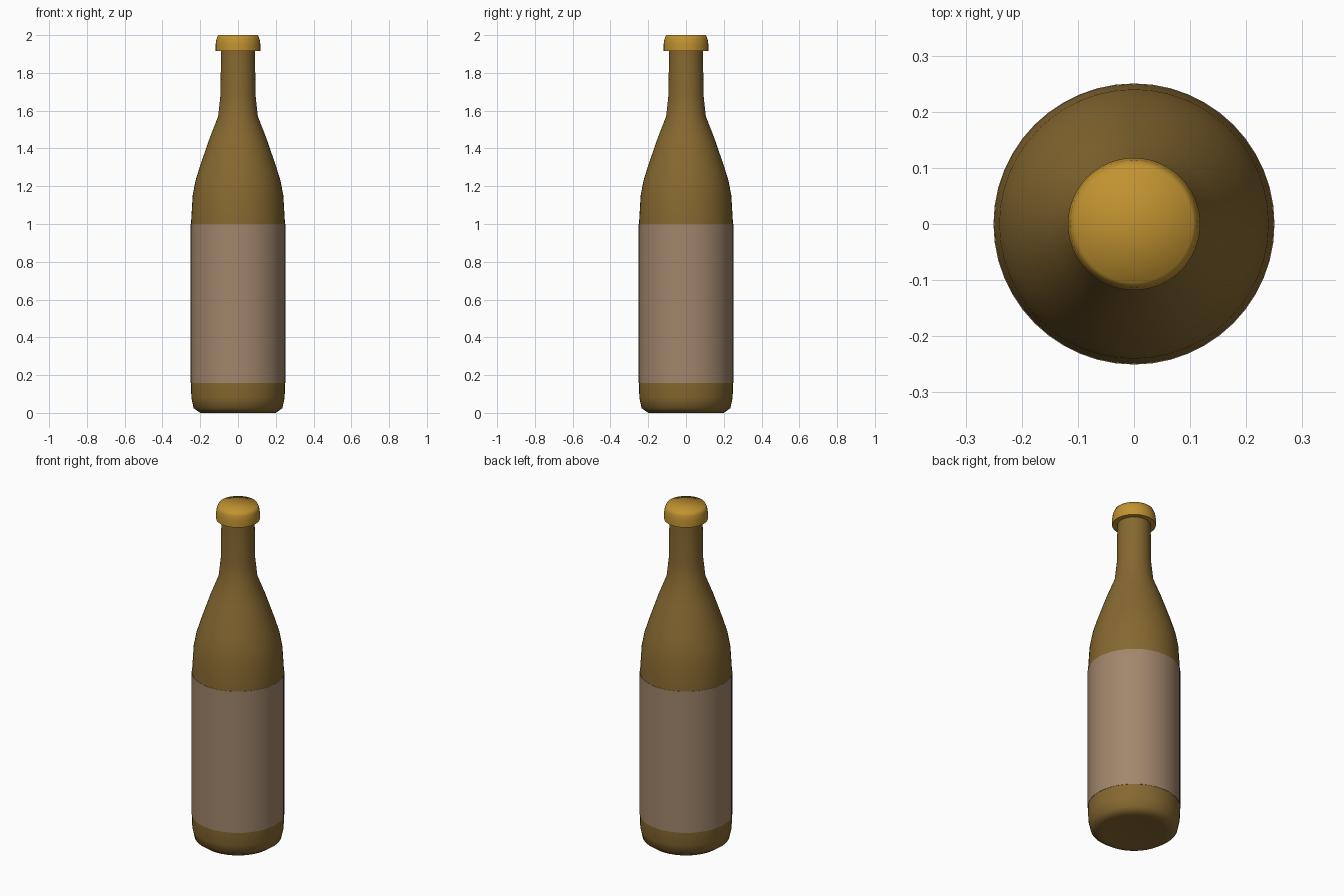
import bpy, bmesh, math

if "Cube" in bpy.data.objects:
    bpy.data.objects.remove(bpy.data.objects["Cube"])

SIDES = 48


def material(name, color):
    m = bpy.data.materials.new(name)
    m.diffuse_color = (*color, 1)
    m.use_nodes = True
    m.node_tree.nodes["Principled BSDF"].inputs["Base Color"].default_value = m.diffuse_color
    return m


def lathe(name, profile, mat, angle=50):
    """Spin an (r, z) profile around z; r = 0 makes a pole."""
    bm = bmesh.new()
    verts = [bm.verts.new((r, 0, z)) for r, z in profile]
    edges = [bm.edges.new(p) for p in zip(verts, verts[1:])]
    bmesh.ops.spin(bm, geom=verts + edges, cent=(0, 0, 0), axis=(0, 0, 1),
                   angle=math.tau, steps=SIDES, use_duplicate=False)
    bmesh.ops.remove_doubles(bm, verts=bm.verts, dist=1e-5)
    bmesh.ops.recalc_face_normals(bm, faces=bm.faces)
    me = bpy.data.meshes.new(name)
    bm.to_mesh(me)
    bm.free()
    me.materials.append(mat)
    ob = bpy.data.objects.new(name, me)
    bpy.context.collection.objects.link(ob)
    bpy.ops.object.select_all(action='DESELECT')
    ob.select_set(True)
    bpy.context.view_layer.objects.active = ob
    bpy.ops.object.shade_smooth_by_angle(angle=math.radians(angle))
    return ob


glass = material("amber_glass", (0.24, 0.14, 0.03))
paper = material("label_paper", (0.36, 0.24, 0.15))
gold = material("cap_gold", (0.53, 0.29, 0.03))

# Glass body: rounded base, straight wall, shoulder and neck
lathe("bottle_body", [
    (0, 0.005), (0.17, 0.005), (0.2, 0.0), (0.235, 0.025), (0.247, 0.08),
    (0.249, 0.16), (0.249, 1.0), (0.24, 1.15), (0.225, 1.23), (0.2, 1.31),
    (0.15, 1.455), (0.105, 1.57), (0.093, 1.68), (0.09, 1.9), (0.09, 1.94),
    (0, 1.94)], glass, 60)

# Paper sleeve wrapped around the straight wall
lathe("label", [(0.249, 0.158), (0.2505, 0.158), (0.2505, 1.0), (0.249, 1.0)], paper)

# Crown cap
lathe("cap", [(0.088, 1.915), (0.118, 1.915), (0.118, 1.955), (0.114, 1.98),
              (0.105, 2.0), (0, 2.0)], gold, 70)
